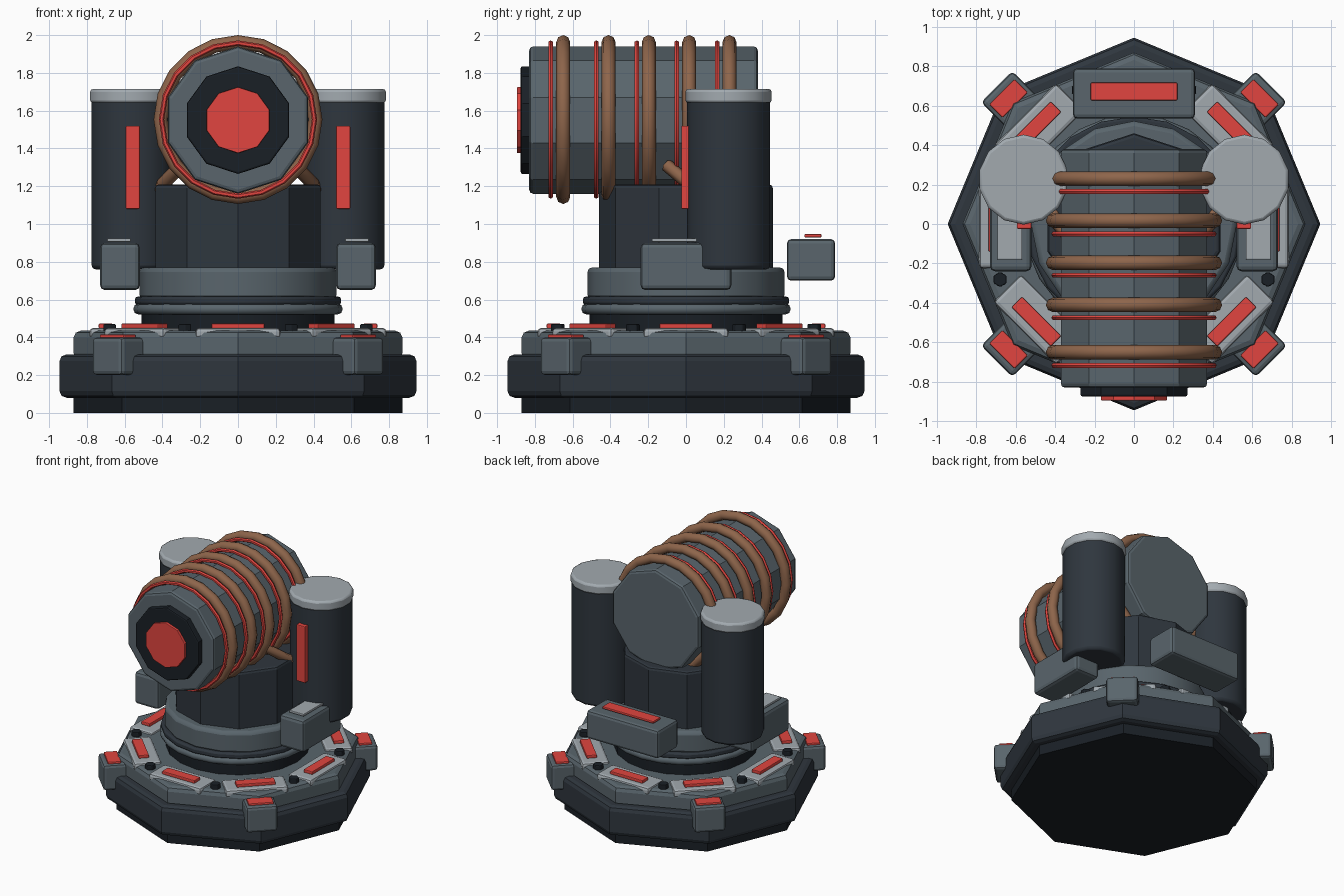
import bpy
from math import pi, sin, cos

if "Cube" in bpy.data.objects:
    bpy.data.objects.remove(bpy.data.objects["Cube"])


def mat(name, r, g, b):
    m = bpy.data.materials.new(name)
    m.diffuse_color = (r, g, b, 1)
    m.use_nodes = True
    m.node_tree.nodes["Principled BSDF"].inputs["Base Color"].default_value = m.diffuse_color
    return m


BLACK = mat("black", 0.010, 0.014, 0.019)
DARK = mat("dark", 0.028, 0.037, 0.048)
GREY = mat("grey", 0.10, 0.13, 0.15)
LIGHT = mat("light", 0.36, 0.40, 0.43)
RED = mat("red", 0.75, 0.06, 0.05)
COPPER = mat("copper", 0.27, 0.13, 0.07)


def finish(name, m, bevel=0.0, angle=50, segments=2):
    o = bpy.context.object
    o.name = name
    o.data.materials.append(m)
    if bevel:
        b = o.modifiers.new("bevel", "BEVEL")
        b.width = bevel
        b.segments = segments
        b.limit_method = "ANGLE"
        b.angle_limit = angle * pi / 180
    return o


def disc(name, m, r, lo, hi, sides, x=0, y=0, bevel=0.0, smooth=False):
    """Upright prism between heights lo and hi."""
    bpy.ops.mesh.primitive_cylinder_add(vertices=sides, radius=r, depth=hi - lo,
                                        location=(x, y, (lo + hi) / 2))
    if smooth:
        bpy.ops.object.shade_smooth_by_angle(angle=0.6)
    return finish(name, m, bevel)


def barrel_part(name, m, r, y0, y1, bevel=0.0):
    """Ten-sided prism along y at barrel height."""
    bpy.ops.mesh.primitive_cylinder_add(vertices=10, radius=r, depth=y1 - y0,
                                        location=(0, (y0 + y1) / 2, 1.55), rotation=(pi / 2, 0, 0))
    return finish(name, m, bevel)


def box(name, m, loc, size, turn=0.0, bevel=0.0):
    bpy.ops.mesh.primitive_cube_add(size=1, location=loc, rotation=(0, 0, turn))
    o = bpy.context.object
    o.scale = size
    bpy.ops.object.transform_apply(location=False, rotation=False, scale=True)
    return finish(name, m, bevel)


def ring(name, m, major, minor, loc, rot=(0, 0, 0), seg=20, sub=8):
    bpy.ops.mesh.primitive_torus_add(major_radius=major, minor_radius=minor, major_segments=seg,
                                     minor_segments=sub, location=loc, rotation=rot)
    bpy.ops.object.shade_smooth_by_angle(angle=0.9)
    return finish(name, m)


# Octagonal base
disc("base_foot", BLACK, 0.87, 0.0, 0.10, 8)
disc("base_skirt", DARK, 0.945, 0.08, 0.31, 8, bevel=0.035)
disc("base_deck", GREY, 0.87, 0.28, 0.435, 8, bevel=0.035)

# Deck plates with lamps, and bolts between them
for i in range(8):
    a = i * pi / 4
    c, s = cos(a), sin(a)
    box("deck_plate", LIGHT, (0.685 * c, 0.685 * s, 0.42), (0.20, 0.45, 0.06), a, 0.02)
    box("deck_lamp", RED, (0.70 * c, 0.70 * s, 0.46), (0.075, 0.28, 0.026), a, 0.006)
    b = a + pi / 8
    disc("deck_bolt", BLACK, 0.038, 0.42, 0.47, 6, 0.735 * cos(b), 0.735 * sin(b), 0.006)

# Corner blocks on the diagonals
for i in range(4):
    a = pi / 4 + i * pi / 2
    c, s = cos(a), sin(a)
    box("corner_block", GREY, (0.895 * c, 0.895 * s, 0.30), (0.18, 0.225, 0.20), a, 0.022)
    box("corner_lamp", RED, (0.90 * c, 0.90 * s, 0.402), (0.095, 0.18, 0.026), a, 0.006)

# Turning neck
disc("neck", BLACK, 0.51, 0.42, 0.60, 20, smooth=True)
ring("neck_ring", GREY, 0.525, 0.03, (0, 0, 0.55), seg=24)
disc("neck_collar", DARK, 0.545, 0.572, 0.615, 20, bevel=0.012, smooth=True)
disc("turntable", GREY, 0.522, 0.60, 0.77, 16, bevel=0.025, smooth=True)
disc("pedestal", DARK, 0.46, 0.75, 1.21, 10, bevel=0.02)

# Barrel with muzzle and windings
barrel_part("barrel", GREY, 0.39, -0.83, 0.38, 0.02)
barrel_part("muzzle_ring", BLACK, 0.285, -0.875, -0.80, 0.01)
barrel_part("muzzle_lens", RED, 0.175, -0.895, -0.86, 0.004)
for y in (-0.65, -0.41, -0.197, 0.017, 0.23):
    ring("copper_coil", COPPER, 0.41, 0.037, (0, y, 1.553), (pi / 2, 0, 0))
for y in (-0.717, -0.475, -0.26, -0.05, 0.165):
    ring("red_band", RED, 0.405, 0.014, (0, y, 1.553), (pi / 2, 0, 0), 20, 6)

# Rear box with lamp
box("rear_box", GREY, (0, 0.662, 0.81), (0.62, 0.255, 0.22), 0, 0.022)
box("rear_lamp", RED, (0, 0.672, 0.938), (0.44, 0.09, 0.018), 0, 0.005)

# Parts on both sides
for side, x in (("left", -1), ("right", 1)):
    disc(side + "_canister", DARK, 0.22, 0.76, 1.66, 14, 0.56 * x, 0.225, 0.02, True)
    disc(side + "_canister_cap", LIGHT, 0.228, 1.64, 1.715, 14, 0.56 * x, 0.225, 0.015, True)
    box(side + "_canister_lamp", RED, (0.557 * x, -0.002, 1.30), (0.075, 0.045, 0.44), 0, 0.006)
    box(side + "_box", GREY, (0.625 * x, 0.0, 0.775), (0.21, 0.48, 0.25), 0, 0.025)
    box(side + "_box_plate", LIGHT, (0.63 * x, 0.0, 0.915), (0.125, 0.36, 0.018), 0, 0.004)
    # Bent copper pipe from barrel to canister
    cu = bpy.data.curves.new(side + "_pipe", "CURVE")
    cu.dimensions = "3D"
    cu.bevel_depth = 0.035
    cu.bevel_resolution = 1
    cu.use_fill_caps = True
    sp = cu.splines.new("POLY")
    sp.points.add(2)
    for p, co in zip(sp.points, ((0.30, -0.10, 1.31), (0.40, 0.02, 1.21), (0.43, 0.15, 1.13))):
        p.co = (co[0] * x, co[1], co[2], 1)
    cu.materials.append(COPPER)
    bpy.context.collection.objects.link(bpy.data.objects.new(side + "_pipe", cu))
